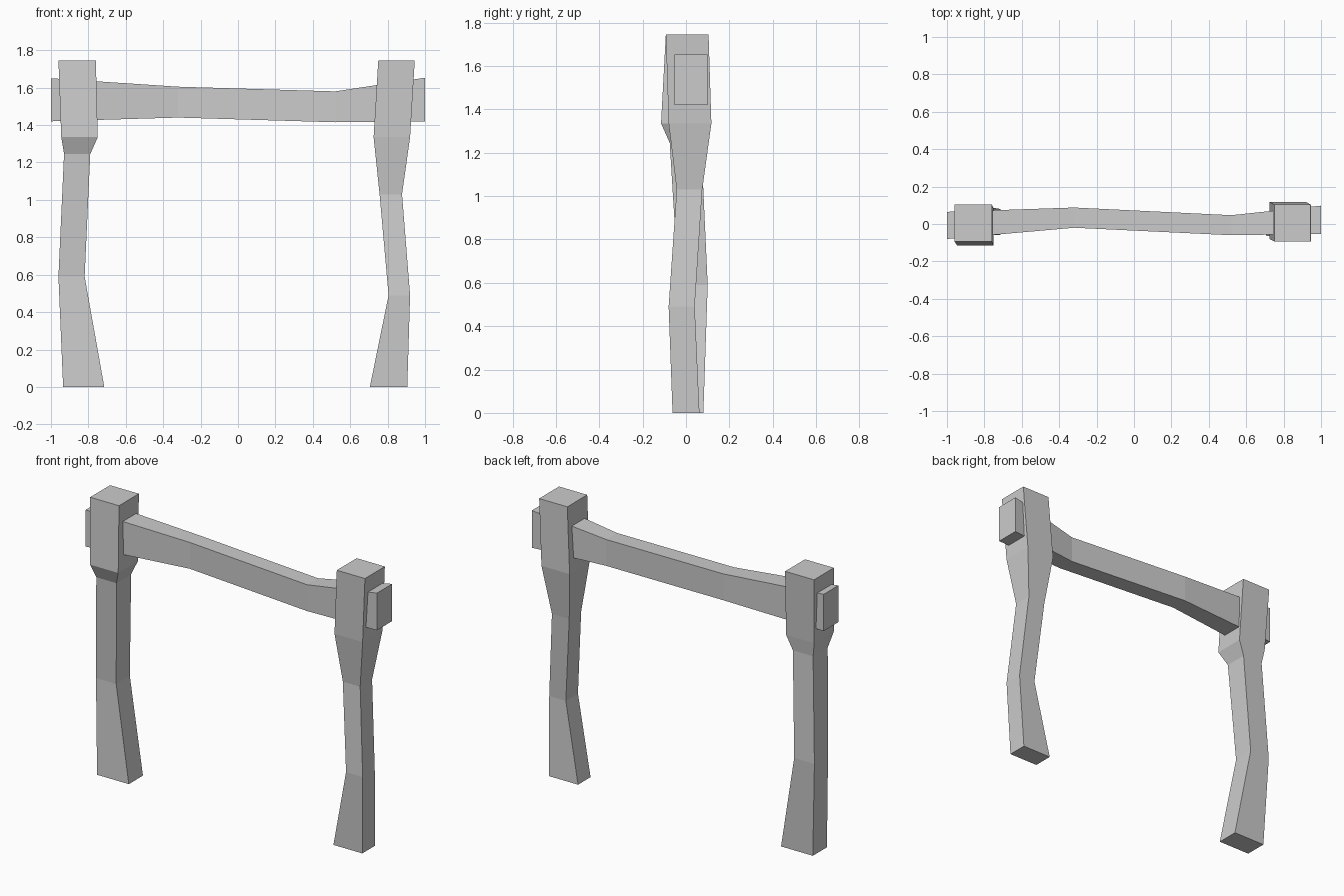
import bpy, bmesh

if "Cube" in bpy.data.objects:
    bpy.data.objects.remove(bpy.data.objects["Cube"])


def loft(name, axis, sections):
    """Square-section timber: each section is (position, a0, a1, b0, b1)."""
    bm = bmesh.new()
    rings = []
    for p, a0, a1, b0, b1 in sections:
        corners = [(a0, b0), (a1, b0), (a1, b1), (a0, b1)]
        rings.append([bm.verts.new((a, b, p) if axis == 'Z' else (p, a, b))
                      for a, b in corners])
    for low, high in zip(rings, rings[1:]):
        for i in range(4):
            j = (i + 1) % 4
            bm.faces.new((low[i], low[j], high[j], high[i]))
    bm.faces.new(rings[0][::-1])
    bm.faces.new(rings[-1])
    bmesh.ops.recalc_face_normals(bm, faces=bm.faces)
    mesh = bpy.data.meshes.new(name)
    bm.to_mesh(mesh)
    bm.free()
    obj = bpy.data.objects.new(name, mesh)
    bpy.context.collection.objects.link(obj)
    return obj


# Left post: z, x range, y range
loft("left_post", 'Z', [
    (0.00, -0.935, -0.715, -0.06, 0.08),
    (0.59, -0.96, -0.82, -0.035, 0.10),
    (1.245, -0.93, -0.79, -0.075, 0.07),
    (1.335, -0.945, -0.75, -0.115, 0.08),
    (1.745, -0.96, -0.76, -0.093, 0.104),
])

# Right post
loft("right_post", 'Z', [
    (0.00, 0.705, 0.905, -0.062, 0.062),
    (0.49, 0.805, 0.92, -0.08, 0.04),
    (1.03, 0.757, 0.877, -0.043, 0.075),
    (1.335, 0.725, 0.92, -0.08, 0.117),
    (1.745, 0.75, 0.945, -0.093, 0.104),
])

# Crossbeam passing through both posts: x, y range, z range
loft("crossbeam", 'X', [
    (-1.00, -0.08, 0.065, 1.42, 1.65),
    (-0.32, -0.02, 0.088, 1.44, 1.605),
    (0.52, -0.06, 0.047, 1.415, 1.58),
    (1.00, -0.053, 0.098, 1.42, 1.653),
])
